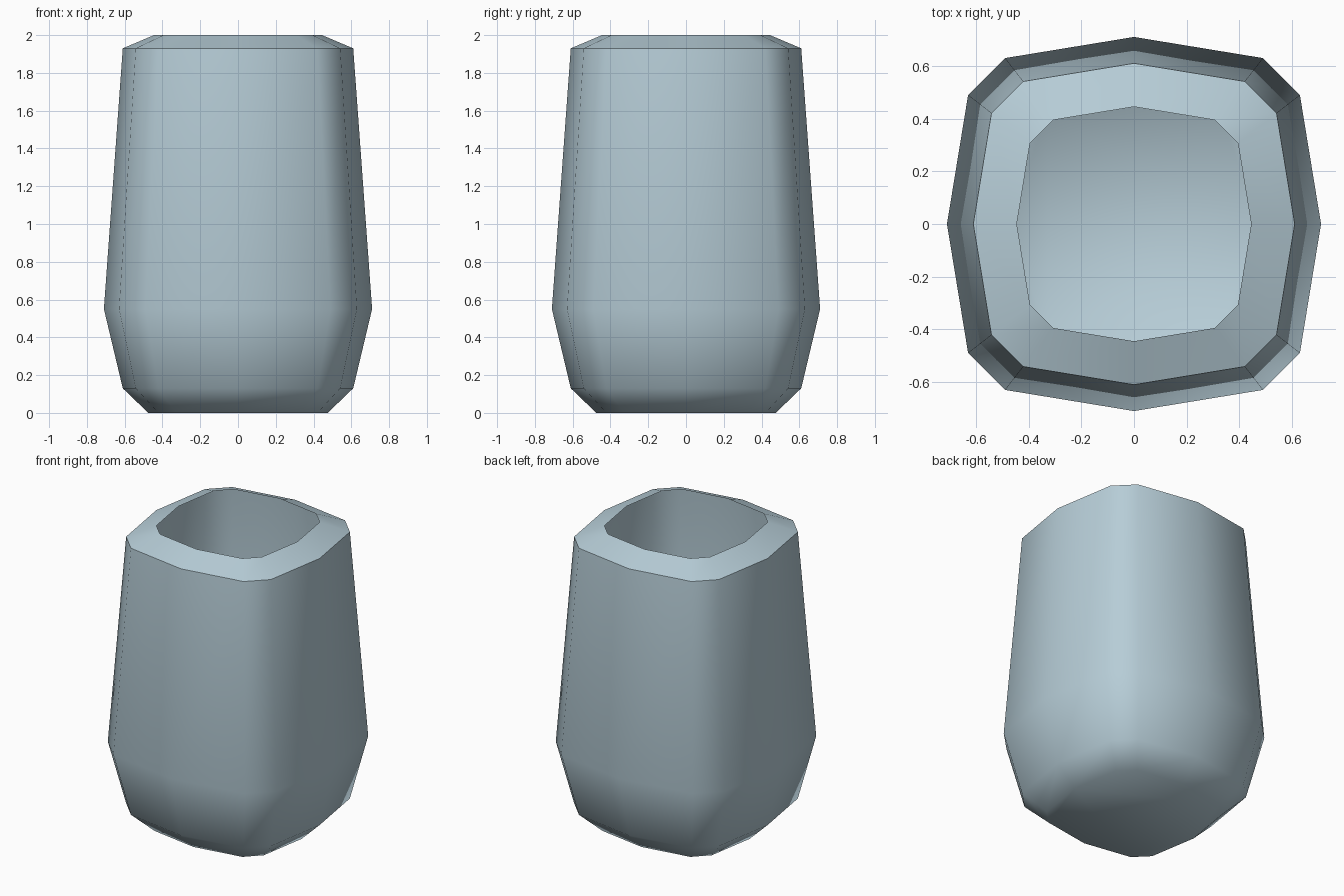
import bpy, bmesh, math

if "Cube" in bpy.data.objects:
    bpy.data.objects.remove(bpy.data.objects["Cube"])

# Faceted cross-section at unit half-width: side midpoint, then the two chamfer corners
QUARTER = [(1.0, 0.0), (0.887, 0.69), (0.69, 0.887)]
# Profile: half-width and height, from the base to the open mouth
PROFILE = [(0.475, 0.0), (0.61, 0.13), (0.71, 0.55), (0.61, 1.93), (0.445, 2.0)]


def section():
    pts = []
    for q in range(4):
        c, s = round(math.cos(q * math.pi / 2)), round(math.sin(q * math.pi / 2))
        pts += [(x * c - y * s, x * s + y * c) for x, y in QUARTER]
    return pts


# Thin open vessel: stacked rings, closed base, open top
bm = bmesh.new()
rings = [[bm.verts.new((x * r, y * r, z)) for x, y in section()] for r, z in PROFILE]
n = len(rings[0])
for low, high in zip(rings, rings[1:]):
    for i in range(n):
        j = (i + 1) % n
        bm.faces.new((low[i], low[j], high[j], high[i]))
bm.faces.new(rings[0][::-1])

mesh = bpy.data.meshes.new("cup_body")
bm.to_mesh(mesh)
bm.free()
cup = bpy.data.objects.new("cup_body", mesh)
bpy.context.collection.objects.link(cup)

# One pale blue-grey colour
mat = bpy.data.materials.new("pale blue grey")
mat.diffuse_color = (0.47, 0.61, 0.68, 1.0)
mat.use_nodes = True
mat.node_tree.nodes["Principled BSDF"].inputs["Base Color"].default_value = mat.diffuse_color
mesh.materials.append(mat)

# Smooth sides and base, crisp rim
bpy.context.view_layer.objects.active = cup
cup.select_set(True)
bpy.ops.object.shade_smooth_by_angle(angle=math.radians(60))
